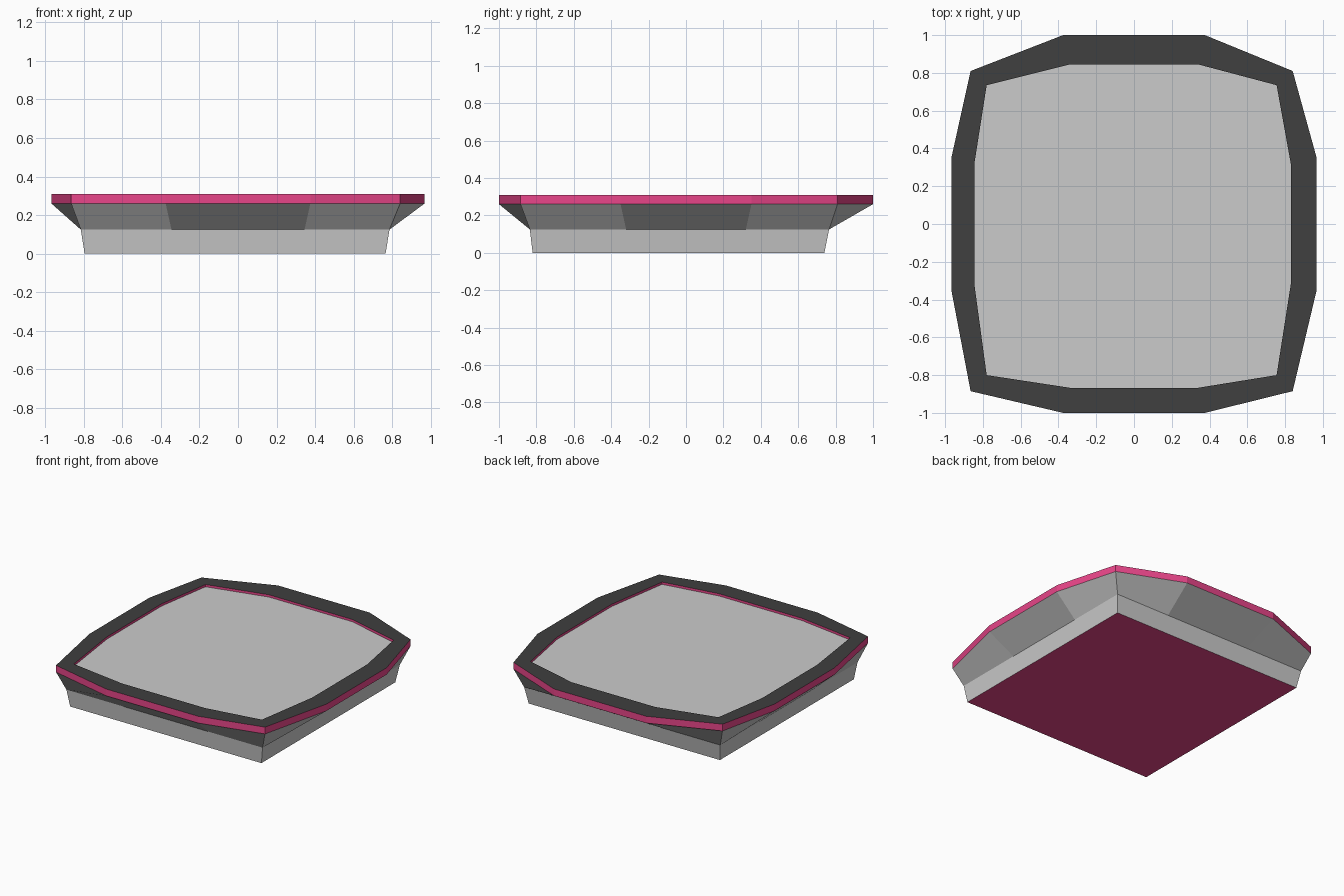
import bpy

if "Cube" in bpy.data.objects:
    bpy.data.objects.remove(bpy.data.objects["Cube"])


def outline(z, x0, x1, y0, y1, bx0=None, bx1=None, by0=None, by1=None, mx=0.34, my=0.33):
    """Twelve-point loop: four corners plus two points on each (bulged) side."""
    bx0 = x0 if bx0 is None else bx0
    bx1 = x1 if bx1 is None else bx1
    by0 = y0 if by0 is None else by0
    by1 = y1 if by1 is None else by1
    flat = [(x0, y0), (-mx, by0), (mx, by0),
            (x1, y0), (bx1, -my), (bx1, my),
            (x1, y1), (mx, by1), (-mx, by1),
            (x0, y1), (bx0, my), (bx0, -my)]
    return [(x, y, z) for x, y in flat]


def raised(loop, z):
    return [(x, y, z) for x, y, _ in loop]


def material(name, color):
    m = bpy.data.materials.new(name)
    m.diffuse_color = color
    m.use_nodes = True
    m.node_tree.nodes["Principled BSDF"].inputs["Base Color"].default_value = m.diffuse_color
    return m


def build(name, loops, mat=None, cap=False, flip=False):
    """Bridge successive loops; optionally fill the first loop."""
    n = len(loops[0])
    verts = [v for loop in loops for v in loop]
    faces = []
    for k in range(len(loops) - 1):
        for i in range(n):
            a, b = k * n + i, k * n + (i + 1) % n
            faces.append((a, b, b + n, a + n))
    if cap:
        faces.append(tuple(range(n)))
    if flip:
        faces = [f[::-1] for f in faces]
    mesh = bpy.data.meshes.new(name)
    mesh.from_pydata(verts, [], faces)
    obj = bpy.data.objects.new(name, mesh)
    bpy.context.collection.objects.link(obj)
    if mat:
        mesh.materials.append(mat)
    return obj


red = material("red", (0.8, 0.06, 0.25, 1))
black = material("black", (0.05, 0.05, 0.05, 1))

# Horizontal outlines of the dish
foot = outline(0.0, -0.795, 0.765, -0.82, 0.74, my=0.32)
waist = outline(0.125, -0.815, 0.785, -0.835, 0.765, mx=0.345, my=0.32)
rim = outline(0.26, -0.865, 0.84, -0.885, 0.81, -0.967, 0.967, -1, 1, 0.375, 0.35)
inner = outline(0.31, -0.78, 0.755, -0.80, 0.735, -0.845, 0.83, -0.867, 0.845, 0.34, 0.32)
rim_top = raised(rim, 0.31)
floor = raised(inner, 0.293)

# Grey flared body and its underside
build("body", [foot, waist, rim])
build("underside", [foot], red, cap=True, flip=True)

# Coloured outer band, flat lip, inner wall and recessed top panel
build("rim_band", [rim, rim_top], red)
build("lip", [rim_top, inner], black)
build("inner_wall", [inner, floor], red)
build("top_panel", [floor], cap=True)
